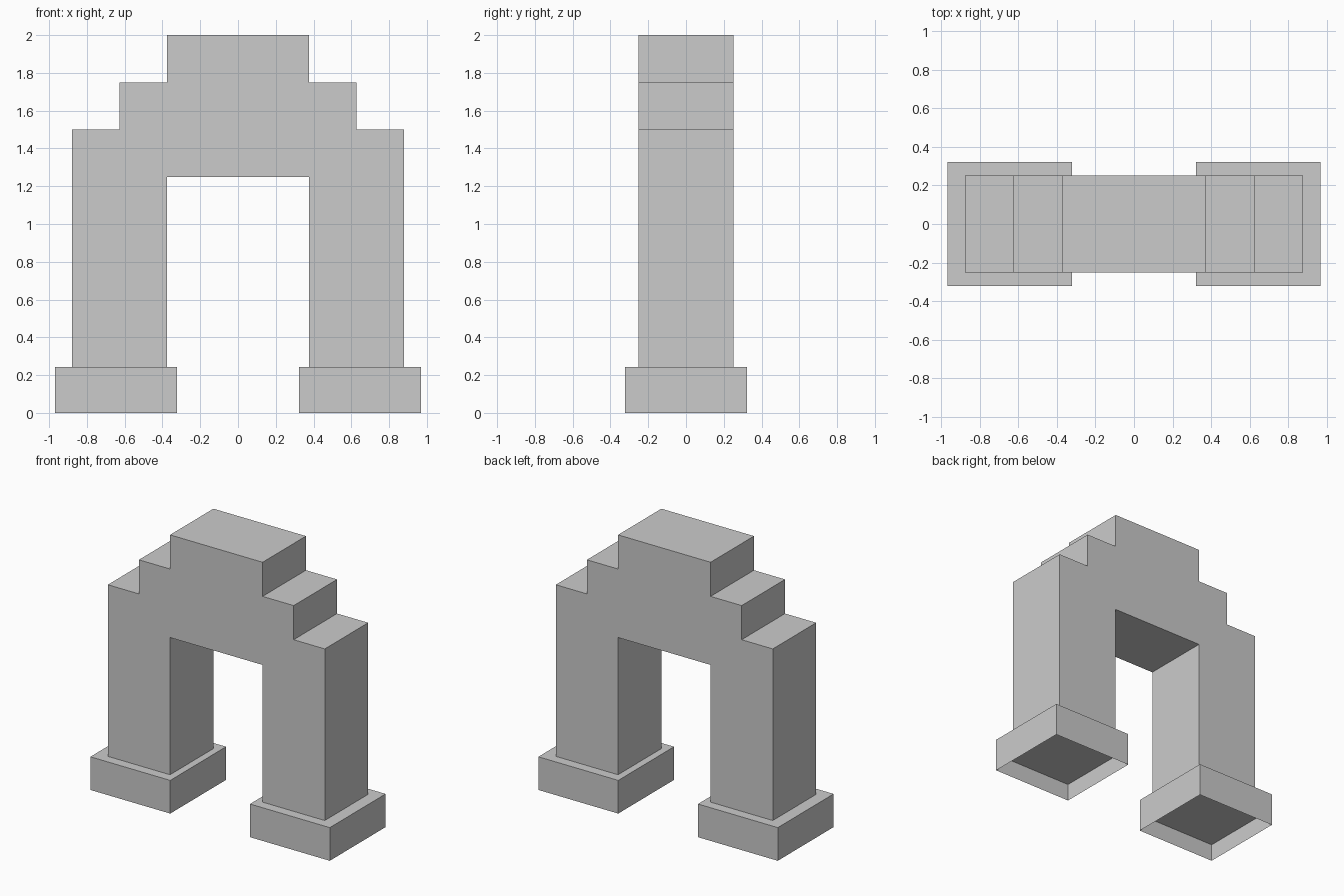
import bpy, bmesh
from mathutils import Matrix, Vector

if "Cube" in bpy.data.objects:
    bpy.data.objects.remove(bpy.data.objects["Cube"])


def box(bm, x0, x1, y, z0, z1):
    """Add an axis-aligned box, symmetric in y, and return its faces."""
    size = Vector((x1 - x0, 2 * y, z1 - z0))
    centre = Vector(((x0 + x1) / 2, 0, (z0 + z1) / 2))
    mat = Matrix.Translation(centre) @ Matrix.Diagonal(size).to_4x4()
    verts = bmesh.ops.create_cube(bm, size=1, matrix=mat)["verts"]
    return {f for v in verts for f in v.link_faces}


def finish(bm, name):
    mesh = bpy.data.meshes.new(name)
    bm.to_mesh(mesh)
    bm.free()
    obj = bpy.data.objects.new(name, mesh)
    bpy.context.collection.objects.link(obj)
    return obj


HALF_DEPTH = 0.251
FOOT_H = 0.243

for sign, side in ((-1, "left"), (1, "right")):
    def span(a, b):
        return sorted((sign * a, sign * b))

    # Stepped pillar: taller inner column, shorter outer column
    for part, a, b, top in (("inner", 0.375, 0.627, 1.75), ("outer", 0.627, 0.879, 1.5)):
        bm = bmesh.new()
        box(bm, *span(a, b), HALF_DEPTH, FOOT_H, top)
        finish(bm, f"{side}_{part}_column")

    # Hollow foot, open underneath
    bm = bmesh.new()
    faces = box(bm, *span(0.323, 0.97), 0.323, 0, FOOT_H)
    bottom = [f for f in faces if f.normal.z < -0.5 or f.calc_center_median().z < 0.01]
    bmesh.ops.delete(bm, geom=bottom, context="FACES_ONLY")
    finish(bm, f"{side}_foot")

    # Ceiling panel inside the foot
    bm = bmesh.new()
    mat = (Matrix.Translation((sign * 0.6465, 0, 0.127))
           @ Matrix.Diagonal((0.647, 0.646, 1, 1)))
    bmesh.ops.create_grid(bm, x_segments=1, y_segments=1, size=0.5, matrix=mat)
    bmesh.ops.reverse_faces(bm, faces=bm.faces[:])
    finish(bm, f"{side}_foot_ceiling")

# Three blocks bridging the top of the arch
for i, name in enumerate(("left_lintel", "keystone", "right_lintel")):
    bm = bmesh.new()
    x = -0.375 + 0.25 * i
    box(bm, x, x + 0.25, HALF_DEPTH, 1.248, 2.0)
    finish(bm, name)
